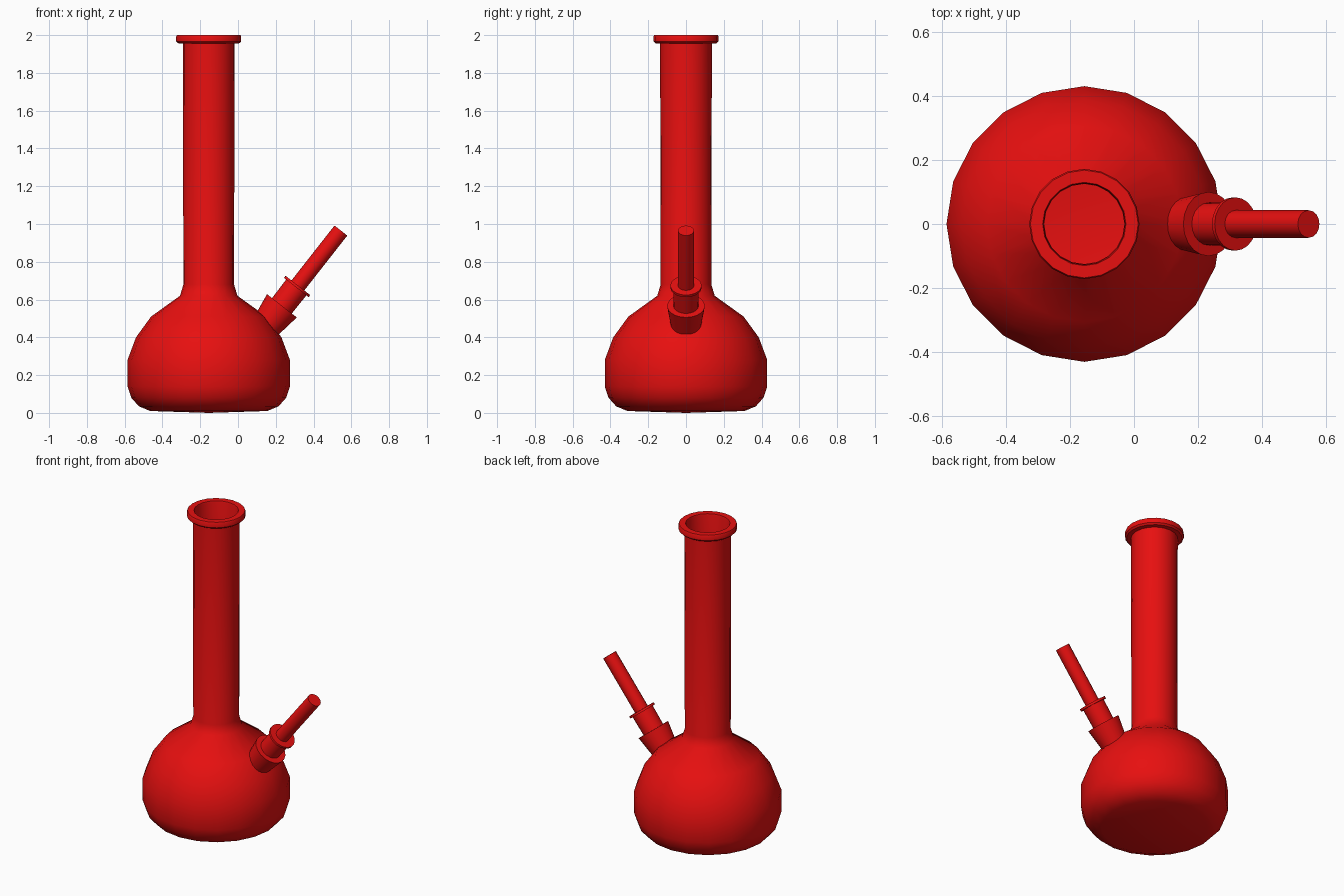
import bpy, math
from mathutils import Vector

if "Cube" in bpy.data.objects:
    bpy.data.objects.remove(bpy.data.objects["Cube"])

red = bpy.data.materials.new("glossy red")
red.diffuse_color = (0.8, 0.005, 0.005, 1)
red.use_nodes = True
red.node_tree.nodes["Principled BSDF"].inputs["Base Color"].default_value = red.diffuse_color


def lathe(name, profile, sides, origin, axis=(0, 0, 1), angle=35):
    """Revolve (radius, height) points about an axis; radius 0 makes a pole."""
    verts, faces, rings = [], [], []
    for r, z in profile:
        start = len(verts)
        if r == 0:
            verts.append((0, 0, z))
            rings.append([start] * sides)
        else:
            for i in range(sides):
                a = math.tau * i / sides
                verts.append((r * math.cos(a), r * math.sin(a), z))
            rings.append(list(range(start, start + sides)))
    for low, high in zip(rings, rings[1:]):
        for i in range(sides):
            j = (i + 1) % sides
            quad = (low[i], low[j], high[j], high[i])
            faces.append(tuple(dict.fromkeys(quad)))
    mesh = bpy.data.meshes.new(name)
    mesh.from_pydata(verts, [], faces)
    mesh.materials.append(red)
    obj = bpy.data.objects.new(name, mesh)
    bpy.context.collection.objects.link(obj)
    obj.location = origin
    obj.rotation_euler = Vector(axis).to_track_quat('Z', 'Y').to_euler()
    bpy.ops.object.select_all(action='DESELECT')
    obj.select_set(True)
    bpy.context.view_layer.objects.active = obj
    bpy.ops.object.shade_smooth_by_angle(angle=math.radians(angle))
    return obj


# Hollow vessel: base, bulb, neck and lip, then down the inner wall to the floor
outer = [(0, 0), (0.31, 0.01), (0.37, 0.035), (0.41, 0.08), (0.43, 0.14),
         (0.43, 0.28), (0.385, 0.40), (0.305, 0.51), (0.152, 0.62),
         (0.134, 0.68), (0.137, 1.955)]
lip = [(0.162, 1.957), (0.172, 1.967), (0.172, 1.992), (0.168, 2.0),
       (0.13, 2.0), (0.127, 1.99)]
inner = [(0.125, 0.68), (0.143, 0.61), (0.295, 0.50), (0.375, 0.395),
         (0.42, 0.28), (0.42, 0.14), (0.36, 0.045), (0.30, 0.02), (0, 0.02)]
lathe("vessel", outer + lip + inner, 20, (-0.155, 0, 0), angle=40)

# Side fitting: parts share one slanted axis, heights measured from the collar top
joint = (0.2325, 0, 0.567)
slant = (0.617, 0, 0.787)
lathe("collar", [(0, -0.16), (0.076, -0.16), (0.1, 0), (0, 0)],
      20, joint, slant)
lathe("socket", [(0, -0.02), (0.066, -0.02), (0.068, 0.13), (0, 0.13)],
      20, joint, slant)
lathe("flange", [(0, 0.123), (0.083, 0.123), (0.083, 0.137), (0, 0.137)],
      20, joint, slant)
lathe("stem", [(0, 0.1), (0.043, 0.1), (0.043, 0.506), (0, 0.506)],
      16, joint, slant)
